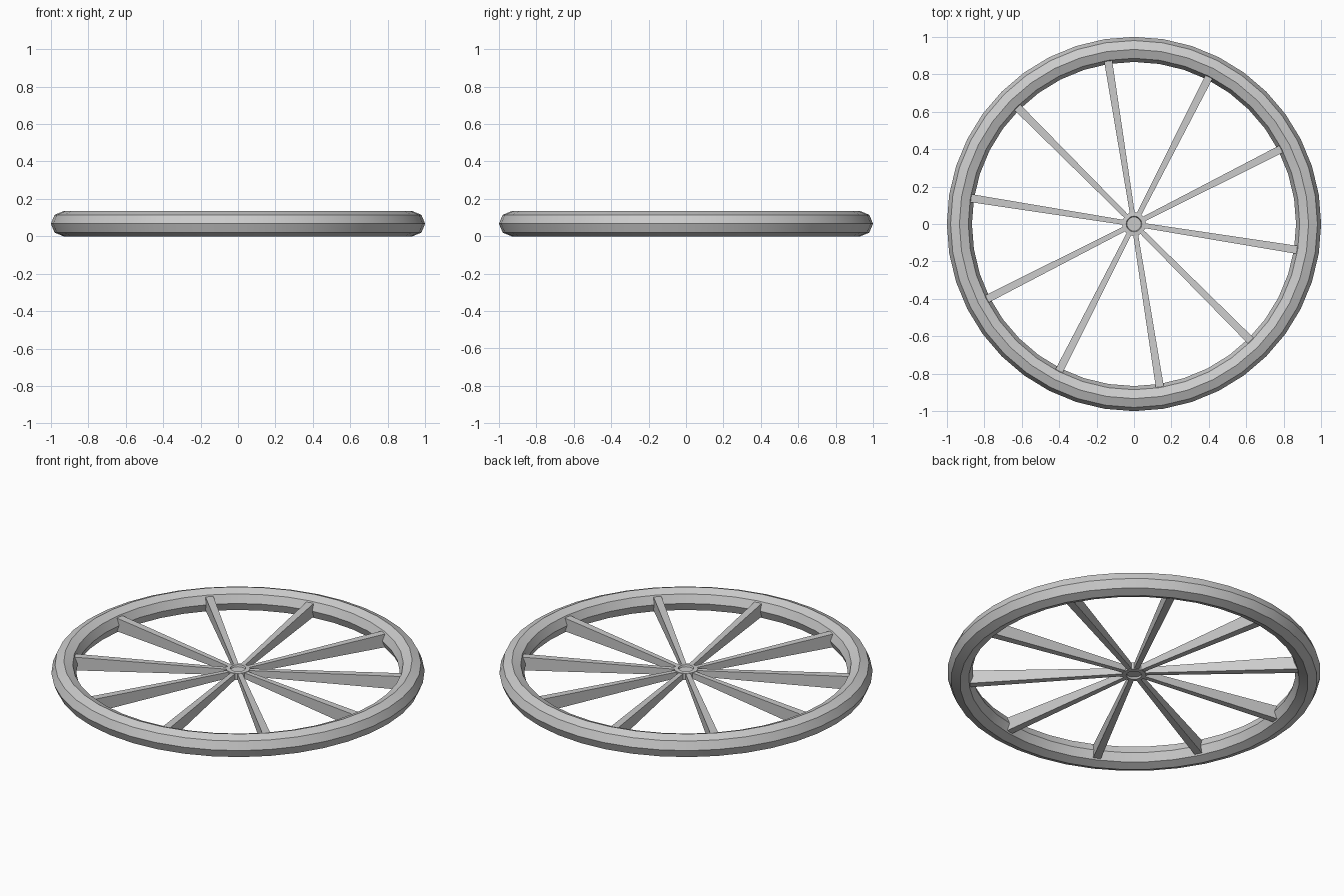
import bpy, bmesh
from math import cos, sin, radians
from mathutils import Matrix

if "Cube" in bpy.data.objects:
    bpy.data.objects.remove(bpy.data.objects["Cube"])

R_TUBE = 0.067
MID = R_TUBE          # height of the wheel's centre plane


def smooth(obj):
    bpy.ops.object.select_all(action='DESELECT')
    obj.select_set(True)
    bpy.context.view_layer.objects.active = obj
    bpy.ops.object.shade_smooth_by_angle(angle=radians(30))


def lathe(name, profile, sides, caps=False):
    """Spin a closed (or capped) radius/height profile around z."""
    bm = bmesh.new()
    rings = []
    for i in range(sides):
        a = radians(360 / sides * i)
        rings.append([bm.verts.new((r * cos(a), r * sin(a), z + MID)) for r, z in profile])
    n = len(profile)
    for i in range(sides):
        p, q = rings[i], rings[(i + 1) % sides]
        for j in range(n - 1 if caps else n):
            k = (j + 1) % n
            bm.faces.new((p[j], q[j], q[k], p[k]))
    if caps:
        bm.faces.new([r[0] for r in rings])
        bm.faces.new([r[-1] for r in rings])
    bmesh.ops.recalc_face_normals(bm, faces=bm.faces)
    me = bpy.data.meshes.new(name)
    bm.to_mesh(me)
    bm.free()
    obj = bpy.data.objects.new(name, me)
    bpy.context.collection.objects.link(obj)
    smooth(obj)
    return obj


# Rim: octagonal tube
octagon = [(1 - R_TUBE + R_TUBE * cos(radians(45 * k)), R_TUBE * sin(radians(45 * k)))
           for k in range(8)]
lathe("rim", octagon, 40)

# Hub: small disc with a recessed centre on both sides
lathe("hub", [(0.038, -0.012), (0.042, -0.022), (0.064, -0.02),
              (0.064, 0.02), (0.042, 0.022), (0.038, 0.012)], 20, caps=True)

# Spokes: bars that widen and deepen toward the rim
for k in range(10):
    bm = bmesh.new()
    bmesh.ops.create_cube(bm, size=1)
    for v in bm.verts:
        outer = v.co.x > 0
        v.co.x = 0.882 if outer else 0.05
        v.co.y *= 0.043 if outer else 0.026
        v.co.z = v.co.z * (0.078 if outer else 0.034) + MID
    bm.transform(Matrix.Rotation(radians(-9 + 36 * k), 4, 'Z'))
    me = bpy.data.meshes.new(f"spoke_{k + 1}")
    bm.to_mesh(me)
    bm.free()
    bpy.context.collection.objects.link(bpy.data.objects.new(me.name, me))
